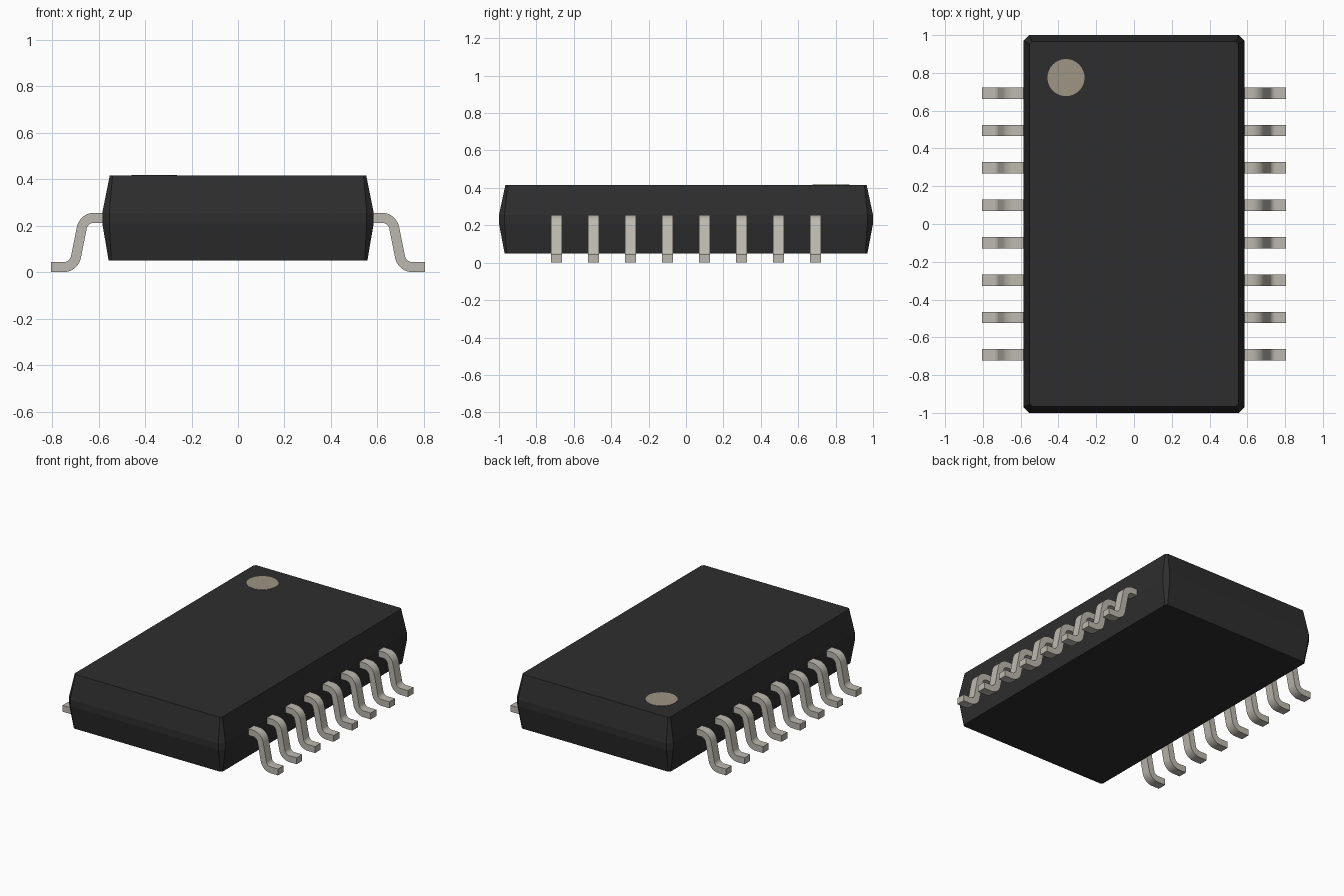
import bpy
import bmesh
from math import cos, sin, radians

cube = bpy.data.objects.get("Cube")
if cube:
    bpy.data.objects.remove(cube, do_unlink=True)


def material(name, rgb):
    mat = bpy.data.materials.new(name)
    mat.use_nodes = True
    mat.diffuse_color = (*rgb, 1)
    mat.node_tree.nodes["Principled BSDF"].inputs["Base Color"].default_value = (*rgb, 1)
    return mat


black = material("black plastic", (0.027, 0.027, 0.027))
metal = material("tinned metal", (0.50, 0.485, 0.43))
tan = material("marker tan", (0.34, 0.30, 0.235))


def add_object(name, bm, mat):
    bmesh.ops.recalc_face_normals(bm, faces=bm.faces)
    mesh = bpy.data.meshes.new(name)
    bm.to_mesh(mesh)
    bm.free()
    mesh.materials.append(mat)
    obj = bpy.data.objects.new(name, mesh)
    bpy.context.collection.objects.link(obj)
    return obj


# Package body: chamfered rectangles lofted upwards, widest at the parting band
def ring(bm, z, x, y, c):
    corners = [(x, c - y), (x, y - c), (x - c, y), (c - x, y),
               (-x, y - c), (-x, c - y), (c - x, -y), (x - c, -y)]
    return [bm.verts.new((px, py, z)) for px, py in corners]


bm = bmesh.new()
levels = [(0.05, 0.557, 0.97, 0.012), (0.21, 0.584, 1.0, 0.03),
          (0.255, 0.584, 1.0, 0.03), (0.415, 0.552, 0.966, 0.012)]
rings = [ring(bm, *level) for level in levels]
for low, high in zip(rings, rings[1:]):
    for i in range(8):
        j = (i + 1) % 8
        bm.faces.new((low[i], low[j], high[j], high[i]))
bm.faces.new(rings[0])
bm.faces.new(rings[-1])
add_object("package_body", bm, black)

# Pin one marker: a thin disc on the top
bm = bmesh.new()
bmesh.ops.create_cone(bm, cap_ends=True, segments=48, radius1=0.098,
                      radius2=0.098, depth=0.004)
bmesh.ops.translate(bm, verts=bm.verts, vec=(-0.36, 0.775, 0.415))
add_object("pin_one_marker", bm, tan)


# Gull-wing leads: flat strip profile with two bends
def arc(cx, cz, r, start, end, steps=8):
    angles = [radians(start + (end - start) * i / steps) for i in range(steps + 1)]
    return [(cx + r * cos(a), cz + r * sin(a)) for a in angles]


INNER, OUTER = 0.032, 0.075
upper = (0.62, 0.18)
lower = (0.75, 0.075)
top_side = [(0.56, 0.255)] + arc(*upper, OUTER, 90, 12) + arc(*lower, INNER, 192, 270) + [(0.805, 0.043)]
under_side = [(0.56, 0.212)] + arc(*upper, INNER, 90, 12) + arc(*lower, OUTER, 192, 270) + [(0.805, 0)]


def add_lead(name, side, y, half=0.03):
    bm = bmesh.new()
    rows = [[bm.verts.new((side * x, y + dy, z)) for (x, z), dy in
             ((t, -half), (t, half), (u, half), (u, -half))]
            for t, u in zip(top_side, under_side)]
    for a, b in zip(rows, rows[1:]):
        for i in range(4):
            j = (i + 1) % 4
            bm.faces.new((a[i], a[j], b[j], b[i]))
    bm.faces.new(rows[0])
    bm.faces.new(rows[-1])
    return add_object(name, bm, metal)


leads = []
for side, label in ((1, "left"), (-1, "right")):
    for i in range(8):
        leads.append(add_lead(f"lead_{label}_{i + 1}", side, (i - 3.5) * 0.198))

bpy.ops.object.select_all(action='DESELECT')
for lead in leads:
    lead.select_set(True)
bpy.context.view_layer.objects.active = leads[0]
bpy.ops.object.shade_smooth_by_angle(angle=radians(35))
